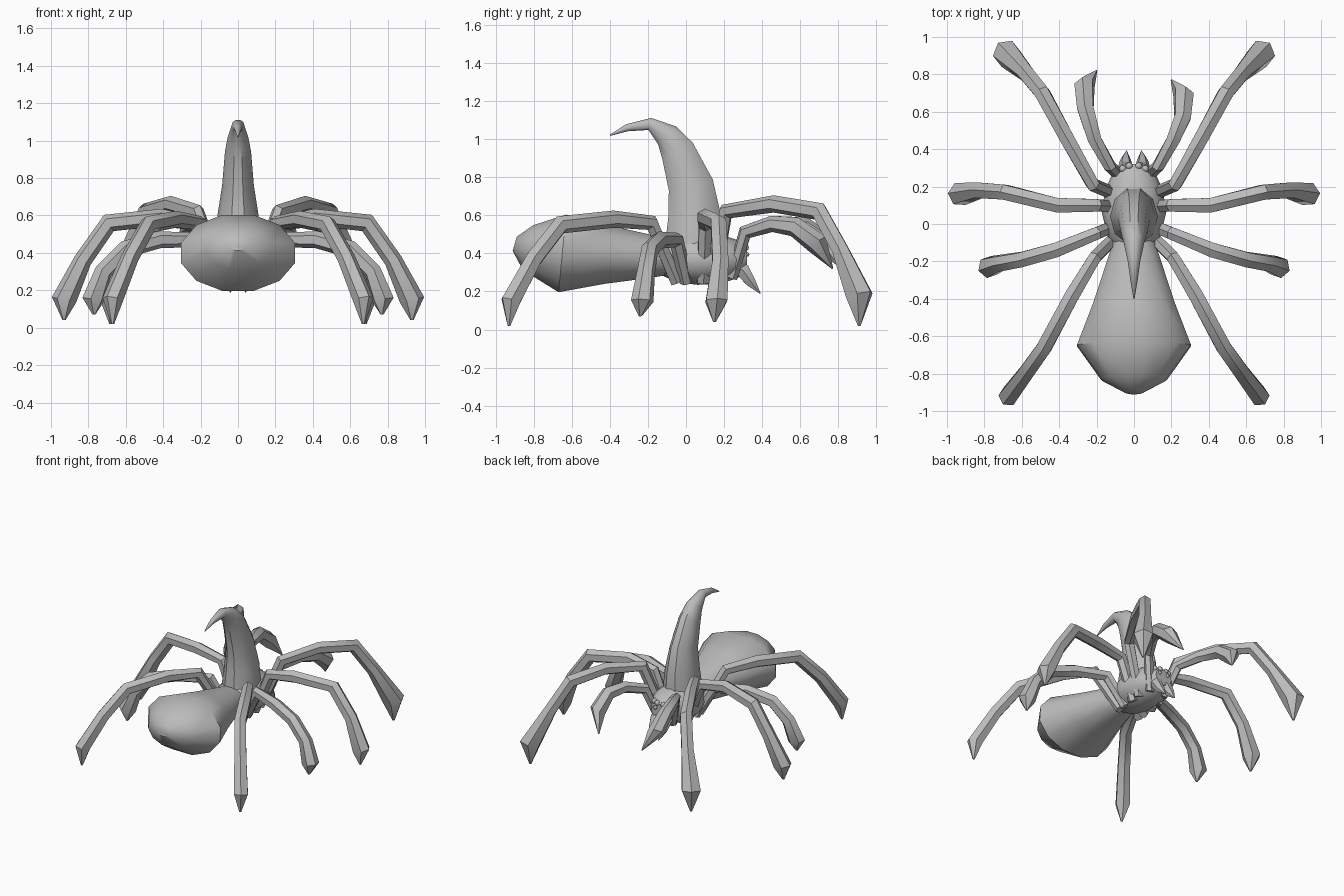
import bpy, bmesh, math
from mathutils import Vector

cube = bpy.data.objects.get("Cube")
if cube:
    bpy.data.objects.remove(cube, do_unlink=True)

grey = bpy.data.materials.new("plain_grey")
grey.use_nodes = True
grey.diffuse_color = (0.5, 0.5, 0.5, 1)
grey.node_tree.nodes["Principled BSDF"].inputs["Base Color"].default_value = (0.5, 0.5, 0.5, 1)


def finish(name, bm, angle=40):
    bmesh.ops.recalc_face_normals(bm, faces=bm.faces)
    mesh = bpy.data.meshes.new(name)
    bm.to_mesh(mesh)
    bm.free()
    mesh.materials.append(grey)
    obj = bpy.data.objects.new(name, mesh)
    bpy.context.collection.objects.link(obj)
    bpy.ops.object.select_all(action='DESELECT')
    obj.select_set(True)
    bpy.context.view_layer.objects.active = obj
    bpy.ops.object.shade_smooth_by_angle(angle=math.radians(angle))


def loft(name, points, radii, sides=6, turn=0.0, angle=40):
    """Skin rings along a path; each radius is a number or (sideways, upward)."""
    pts = [Vector(p) for p in points]
    span = pts[-1] - pts[0]
    side = Vector((-span.y, span.x, 0)).normalized()
    bm = bmesh.new()
    rings = []
    for i, (p, r) in enumerate(zip(pts, radii)):
        before = (p - pts[max(i - 1, 0)]).normalized()
        after = (pts[min(i + 1, len(pts) - 1)] - p).normalized()
        along = (before + after).normalized()
        miter = 1 / max(along.dot(after if after.length else before), 0.75)
        up = side.cross(along).normalized()
        rs, ru = r if isinstance(r, tuple) else (r, r * miter)
        ring = []
        for k in range(sides):
            a = turn + 2 * math.pi * k / sides
            ring.append(bm.verts.new(p + side * rs * math.cos(a) + up * ru * math.sin(a)))
        rings.append(ring)
    for lower, upper in zip(rings, rings[1:]):
        for k in range(sides):
            n = (k + 1) % sides
            bm.faces.new((lower[k], lower[n], upper[n], upper[k]))
    bm.faces.new(rings[0])
    bm.faces.new(rings[-1])
    finish(name, bm, angle)


def mirrored(s, points):
    return [(s * x, y, z) for x, y, z in points]


# Body
loft("abdomen",
     [(0, -.05, .38), (0, -.2, .385), (0, -.42, .395), (0, -.65, .40), (0, -.83, .43), (0, -.9, .45)],
     [(.10, .09), (.15, .12), (.225, .16), (.315, .212), (.18, .125), (.05, .04)], 12, math.pi / 12)
loft("thorax",
     [(0, -.13, .36), (0, -.07, .37), (0, .06, .37), (0, .18, .37), (0, .27, .37), (0, .32, .37)],
     [(.08, .08), (.14, .12), (.172, .135), (.155, .13), (.115, .10), (.07, .06)], 12)

# Curved horn rising from the back
loft("horn",
     [(0, .04, .42), (0, .045, .60), (0, .025, .76), (0, -.045, .94), (0, -.10, 1.02),
      (0, -.19, 1.08), (0, -.31, 1.06), (0, -.40, 1.02)],
     [(.13, .16), (.11, .145), (.085, .125), (.07, .095), (.055, .07), (.035, .034), (.018, .02), .003], 10)

# Legs: coxa, inner knee, thigh, outer knee, shin, foot bulb, tip
legs = {
    "head_leg": ([(.08, .15, .26), (.22, .21, .62), (.36, .46, .66), (.49, .70, .62),
                  (.58, .81, .42), (.68, .91, .18), (.68, .91, .02)], .075),
    "second_leg": ([(.08, .09, .25), (.20, .10, .55), (.41, .10, .59), (.69, .17, .56),
                    (.83, .18, .36), (.93, .16, .15), (.93, .15, .04)], .065),
    "third_leg": ([(.08, .0, .25), (.20, -.05, .47), (.42, -.14, .47), (.60, -.19, .42),
                   (.72, -.21, .30), (.775, -.23, .15), (.77, -.24, .07)], .06),
    "tail_leg": ([(.08, -.05, .25), (.21, -.18, .56), (.33, -.38, .58), (.48, -.66, .55),
                  (.58, -.80, .37), (.67, -.92, .15), (.67, -.93, .02)], .055),
}
for s, label in ((1, "left"), (-1, "right")):
    for name, (path, foot) in legs.items():
        loft(f"{label}_{name}", mirrored(s, path),
             [.035, .038, .045, .046, .048, foot, .008], 6, math.pi / 6)

    # Feelers with hooked blades, the right one reaching slightly further
    reach = 0 if s > 0 else .05
    loft(f"{label}_feeler",
         mirrored(s, [(.06, .24, .27), (.13, .31, .51), (.21, .45, .555), (.26, .57 + reach, .54),
                      (.265, .69 + reach, .45), (.20, .77 + reach, .32)]),
         [.03, .035, .042, .05, .058, .004], 6, math.pi / 6)

    # Fangs
    loft(f"{label}_fang",
         mirrored(s, [(.045, .22, .35), (.045, .30, .31), (.045, .34, .25), (.04, .39, .19)]),
         [.035, .042, .03, .003], 6)

    # Eye cluster
    for i, (x, y, z, r) in enumerate([(.025, .31, .43, .02), (.06, .295, .43, .02),
                                      (.035, .32, .395, .013), (.085, .285, .40, .013)]):
        bm = bmesh.new()
        bmesh.ops.create_uvsphere(bm, u_segments=8, v_segments=6, radius=r)
        bmesh.ops.translate(bm, vec=(s * x, y, z), verts=bm.verts)
        finish(f"{label}_eye_{i + 1}", bm, 60)
